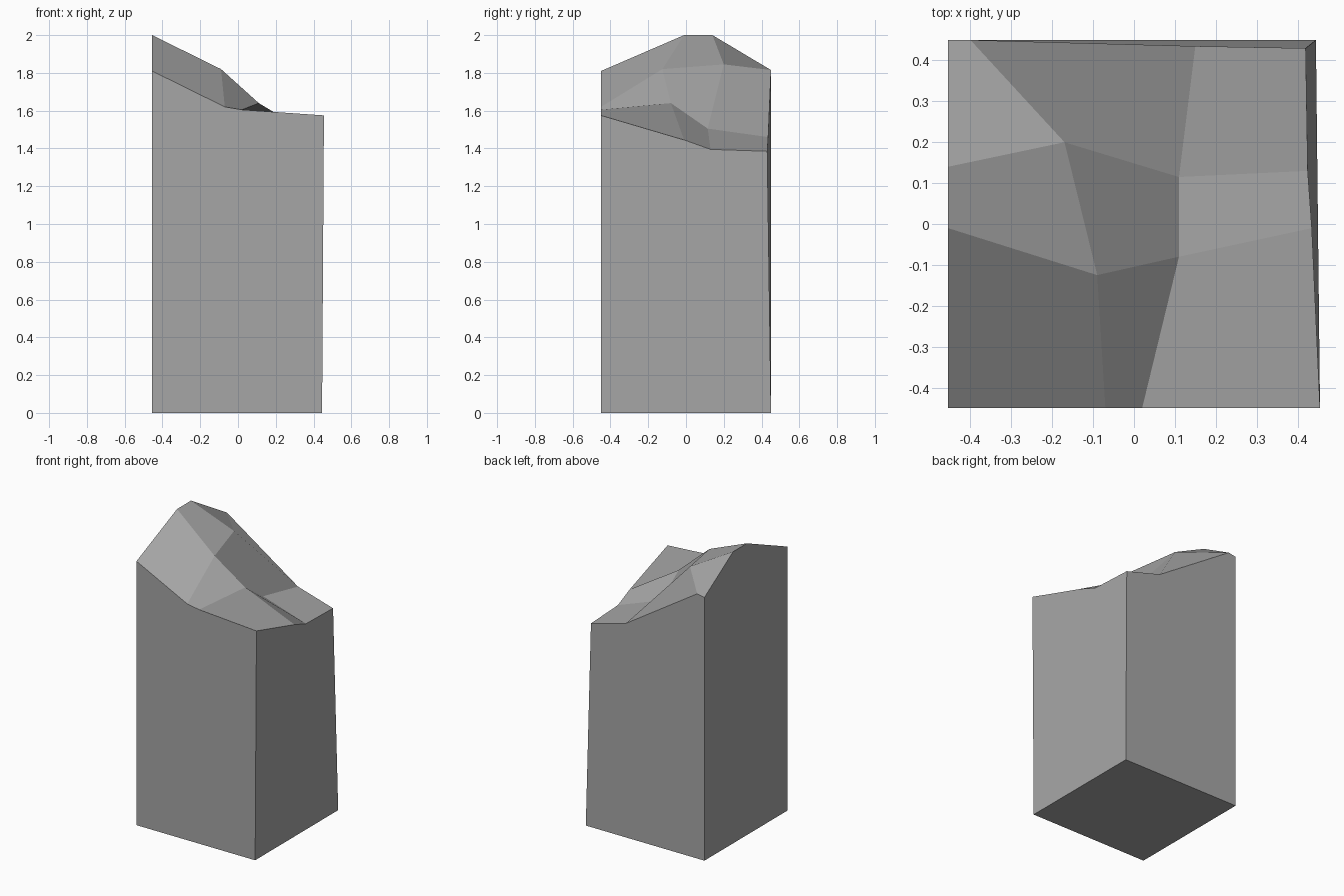
import bpy
import bmesh

default = bpy.data.objects.get("Cube")
if default:
    bpy.data.objects.remove(default, do_unlink=True)

# Stone colour
stone = bpy.data.materials.new("stone_grey")
stone.use_nodes = True
grey = (0.38, 0.38, 0.38, 1)
stone.diffuse_color = grey
stone.node_tree.nodes["Principled BSDF"].inputs["Base Color"].default_value = grey

bm = bmesh.new()


def points(*coords):
    return [bm.verts.new(c) for c in coords]


# Square foot of the pillar
base_fl, base_fr, base_br, base_bl = points(
    (-.455, -.45, 0), (.445, -.45, 0), (.445, .45, 0), (-.455, .45, 0))

# Broken rim, one row per side, and the four inner ridge points
front = points((-.455, -.45, 1.81), (-.07, -.45, 1.62), (.02, -.45, 1.605), (.455, -.45, 1.575))
high = points((-.455, -.01, 2), (-.455, .14, 2))
low = points((.435, -.01, 1.445), (.425, .13, 1.395))
back = points((-.455, .45, 1.805), (-.40, .45, 1.815), (.15, .435, 1.46), (.42, .43, 1.385))
ridge_f, ridge_b, dip_f, dip_b = points(
    (-.09, -.125, 1.82), (-.17, .20, 1.845), (.11, -.08, 1.64), (.11, .115, 1.505))

faces = [
    # Foot and four walls
    [base_bl, base_br, base_fr, base_fl],
    [base_fl, base_fr, *reversed(front)],
    [base_fr, base_br, back[3], low[1], low[0], front[3]],
    [base_br, base_bl, *back],
    [base_bl, base_fl, front[0], *high, back[0]],
    # High side of the broken top
    [front[0], front[1], ridge_f, high[0]],
    [high[0], ridge_f, ridge_b, high[1]],
    [high[1], ridge_b, back[1], back[0]],
    # Middle strip
    [front[1], front[2], dip_f, ridge_f],
    [ridge_f, dip_f, dip_b, ridge_b],
    [ridge_b, dip_b, back[2], back[1]],
    # Low side
    [front[2], front[3], low[0], dip_f],
    [dip_f, low[0], low[1], dip_b],
    [dip_b, low[1], back[3], back[2]],
]
for f in faces:
    bm.faces.new(f)

mesh = bpy.data.meshes.new("broken_stone_pillar")
bm.to_mesh(mesh)
bm.free()
mesh.materials.append(stone)
pillar = bpy.data.objects.new("broken_stone_pillar", mesh)
bpy.context.collection.objects.link(pillar)
